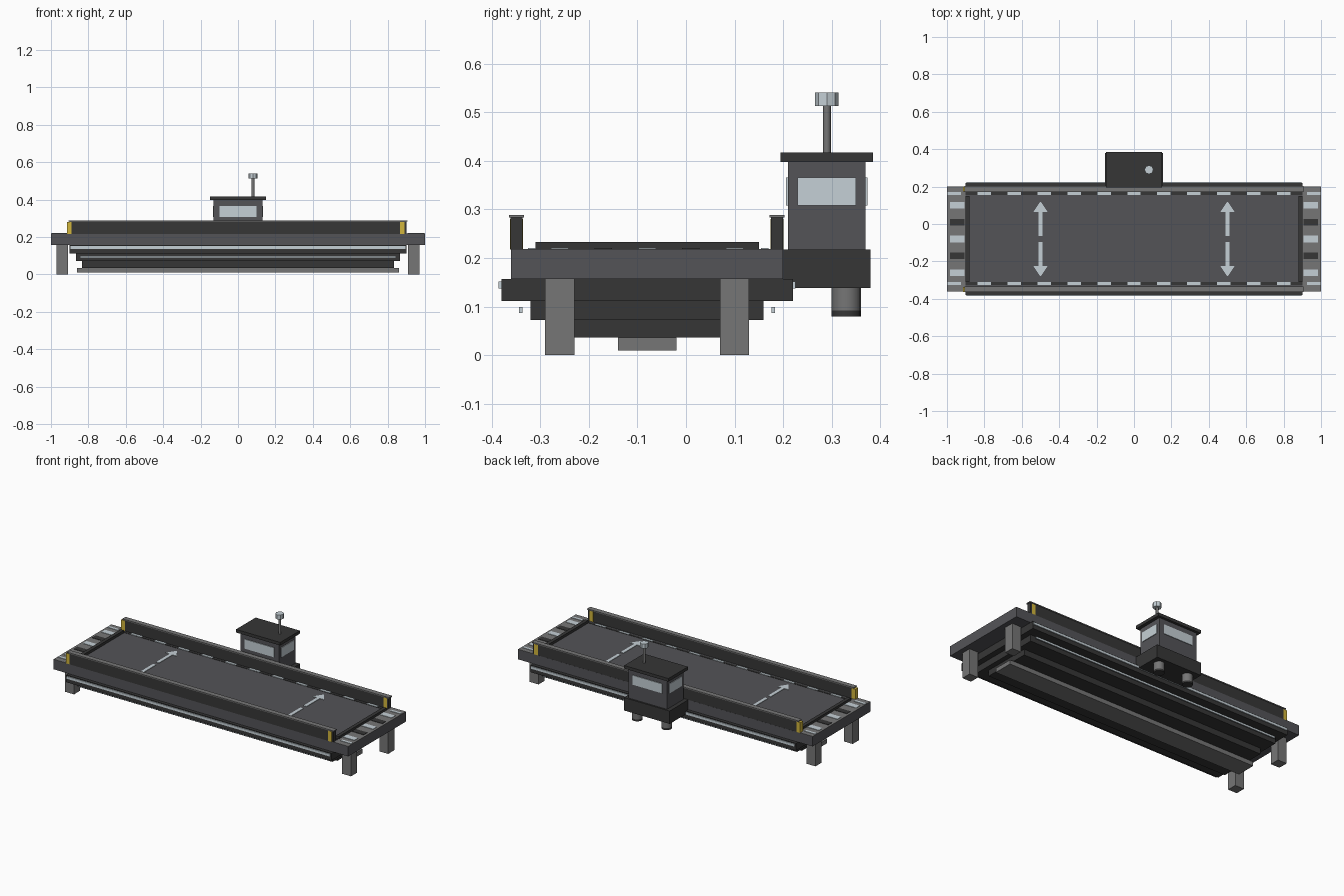
import bpy, bmesh, math
from mathutils import Matrix, Vector

if "Cube" in bpy.data.objects:
    bpy.data.objects.remove(bpy.data.objects["Cube"])

CY = -0.08  # centre line of the pontoon


def mat(name, rgb):
    m = bpy.data.materials.new(name)
    m.diffuse_color = (*rgb, 1)
    m.use_nodes = True
    m.node_tree.nodes["Principled BSDF"].inputs["Base Color"].default_value = m.diffuse_color
    return m


DARK = mat("charcoal", (0.037, 0.037, 0.037))
SLATE = mat("slate", (0.088, 0.088, 0.097))
GRAY = mat("mid_gray", (0.18, 0.18, 0.18))
LIGHT = mat("pale_blue_gray", (0.56, 0.63, 0.67))
YELLOW = mat("safety_yellow", (0.65, 0.47, 0.045))


def finish(bm, name, m):
    bmesh.ops.recalc_face_normals(bm, faces=bm.faces)
    me = bpy.data.meshes.new(name)
    bm.to_mesh(me)
    bm.free()
    me.materials.append(m)
    ob = bpy.data.objects.new(name, me)
    bpy.context.collection.objects.link(ob)
    return ob


def boxes(name, m, spans):
    """One object from boxes given as (x0, x1, y0, y1, z0, z1)."""
    bm = bmesh.new()
    for x0, x1, y0, y1, z0, z1 in spans:
        mid = Vector((x0 + x1, y0 + y1, z0 + z1)) / 2
        size = Matrix.Diagonal((x1 - x0, y1 - y0, z1 - z0, 1))
        bmesh.ops.create_cube(bm, size=1, matrix=Matrix.Translation(mid) @ size)
    return finish(bm, name, m)


def cylinder(name, m, x, y, r, z0, z1, n, smooth=False):
    bm = bmesh.new()
    bmesh.ops.create_cone(bm, cap_ends=True, segments=n, radius1=r, radius2=r, depth=z1 - z0,
                          matrix=Matrix.Translation((x, y, (z0 + z1) / 2)))
    ob = finish(bm, name, m)
    if smooth:
        bpy.ops.object.select_all(action='DESELECT')
        ob.select_set(True)
        bpy.context.view_layer.objects.active = ob
        bpy.ops.object.shade_smooth_by_angle(angle=math.radians(50))
    return ob


# Pontoon deck and stepped hull
boxes("deck", SLATE, [(-1, 1, -0.36, 0.2, 0.157, 0.217)])
boxes("hull_upper", DARK, [(-0.9, 0.9, CY - 0.3, CY + 0.3, 0.112, 0.157)])
boxes("hull_middle", DARK, [(-0.865, 0.865, CY - 0.24, CY + 0.24, 0.072, 0.112)])
boxes("hull_lower", DARK, [(-0.835, 0.835, CY - 0.15, CY + 0.15, 0.036, 0.072)])
boxes("keel", GRAY, [(-0.86, 0.86, CY - 0.06, CY + 0.06, 0.01, 0.036)])

# Pale rub strips along the hull
for side, s in (("front", -1), ("back", 1)):
    for label, off, hx, z0, z1 in (("upper", 0.302, 0.895, 0.137, 0.152),
                                   ("lower", 0.26, 0.845, 0.087, 0.099)):
        y = CY + s * off
        boxes(f"{side}_{label}_hull_stripe", LIGHT, [(-hx, hx, y - 0.0035, y + 0.0035, z0, z1)])

# Four square legs
for xn, x in (("left", -0.94), ("right", 0.94)):
    for yn, y in (("front", -0.26), ("back", 0.10)):
        boxes(f"{yn}_{xn}_leg", GRAY, [(x - 0.03, x + 0.03, y - 0.03, y + 0.03, 0, 0.157)])

# Side rails with caps and yellow end markers
for yn, y in (("front", -0.349), ("back", 0.187)):
    boxes(f"{yn}_rail", DARK, [(-0.9, 0.9, y - 0.0125, y + 0.0125, 0.217, 0.283)])
    boxes(f"{yn}_rail_cap", GRAY, [(-0.905, 0.905, y - 0.0155, y + 0.0155, 0.283, 0.289)])
    boxes(f"{yn}_rail_markers", YELLOW,
          [(x, x + 0.025, y - 0.0135, y + 0.0135, 0.217, 0.28) for x in (-0.915, 0.865)])

# Dashed edge lines on the deck
for yn, y in (("front", -0.317), ("back", 0.162)):
    boxes(f"{yn}_edge_line_base", DARK, [(-0.9, 0.9, y - 0.008, y + 0.008, 0.217, 0.219)])
    boxes(f"{yn}_edge_dashes", LIGHT,
          [(i * 0.16 - 0.036, i * 0.16 + 0.036, y - 0.008, y + 0.008, 0.217, 0.221)
           for i in range(-6, 7)])

# Loading ends: pad, crosswise sill and alternating blocks
for xn, s in (("left", -1), ("right", 1)):
    def ends(a, b):
        return tuple(sorted((s * a, s * b)))
    boxes(f"{xn}_end_pad", GRAY, [(*ends(0.9, 1), -0.36, 0.2, 0.217, 0.2185)])
    boxes(f"{xn}_sill", DARK, [(*ends(0.88, 0.902), CY - 0.23, CY + 0.23, 0.217, 0.233)])
    for label, m, rows in (("light", LIGHT, (-2, 0, 2)), ("dark", DARK, (-1, 1))):
        boxes(f"{xn}_{label}_end_stripes", m,
              [(*ends(0.905, 0.985), CY + k * 0.09 - 0.018, CY + k * 0.09 + 0.018, 0.217, 0.221)
               for k in rows])

# Double arrows painted on the deck
ARROW = [(-0.01, 0.015), (0.01, 0.015), (0.01, 0.145), (0.038, 0.145),
         (0.003, 0.197), (-0.003, 0.197), (-0.038, 0.145), (-0.01, 0.145)]
for xn, x in (("left", -0.5), ("right", 0.5)):
    for yn, s in (("front", -1), ("back", 1)):
        bm = bmesh.new()
        face = bm.faces.new([bm.verts.new((x + px, CY + s * py, 0.217)) for px, py in ARROW])
        ext = bmesh.ops.extrude_face_region(bm, geom=[face])["geom"]
        bmesh.ops.translate(bm, vec=(0, 0, 0.003),
                            verts=[v for v in ext if isinstance(v, bmesh.types.BMVert)])
        finish(bm, f"{xn}_{yn}_arrow", LIGHT)

# Control cabin on a bracket behind the deck
boxes("cabin_base", DARK, [(-0.155, 0.155, 0.2, 0.38, 0.138, 0.217)])
boxes("cabin", SLATE, [(-0.13, 0.13, 0.21, 0.37, 0.217, 0.398)])
boxes("cabin_roof", DARK, [(-0.15, 0.15, 0.195, 0.385, 0.398, 0.417)])
boxes("front_back_windows", LIGHT,
      [(-0.1, 0.1, y - 0.004, y + 0.004, 0.308, 0.366) for y in (0.21, 0.37)])
boxes("side_windows", LIGHT,
      [(x - 0.004, x + 0.004, 0.229, 0.35, 0.308, 0.366) for x in (-0.13, 0.13)])

# Mast with lamp
cylinder("mast", GRAY, 0.08, 0.29, 0.008, 0.417, 0.513, 8, True)
cylinder("mast_lamp", LIGHT, 0.08, 0.29, 0.024, 0.513, 0.541, 8)

# Thruster pods under the cabin
for xn, x in (("left", -0.1), ("right", 0.1)):
    cylinder(f"{xn}_thruster", GRAY, x, 0.33, 0.03, 0.092, 0.138, 16, True)
    cylinder(f"{xn}_thruster_ring", DARK, x, 0.33, 0.03, 0.08, 0.092, 16, True)
